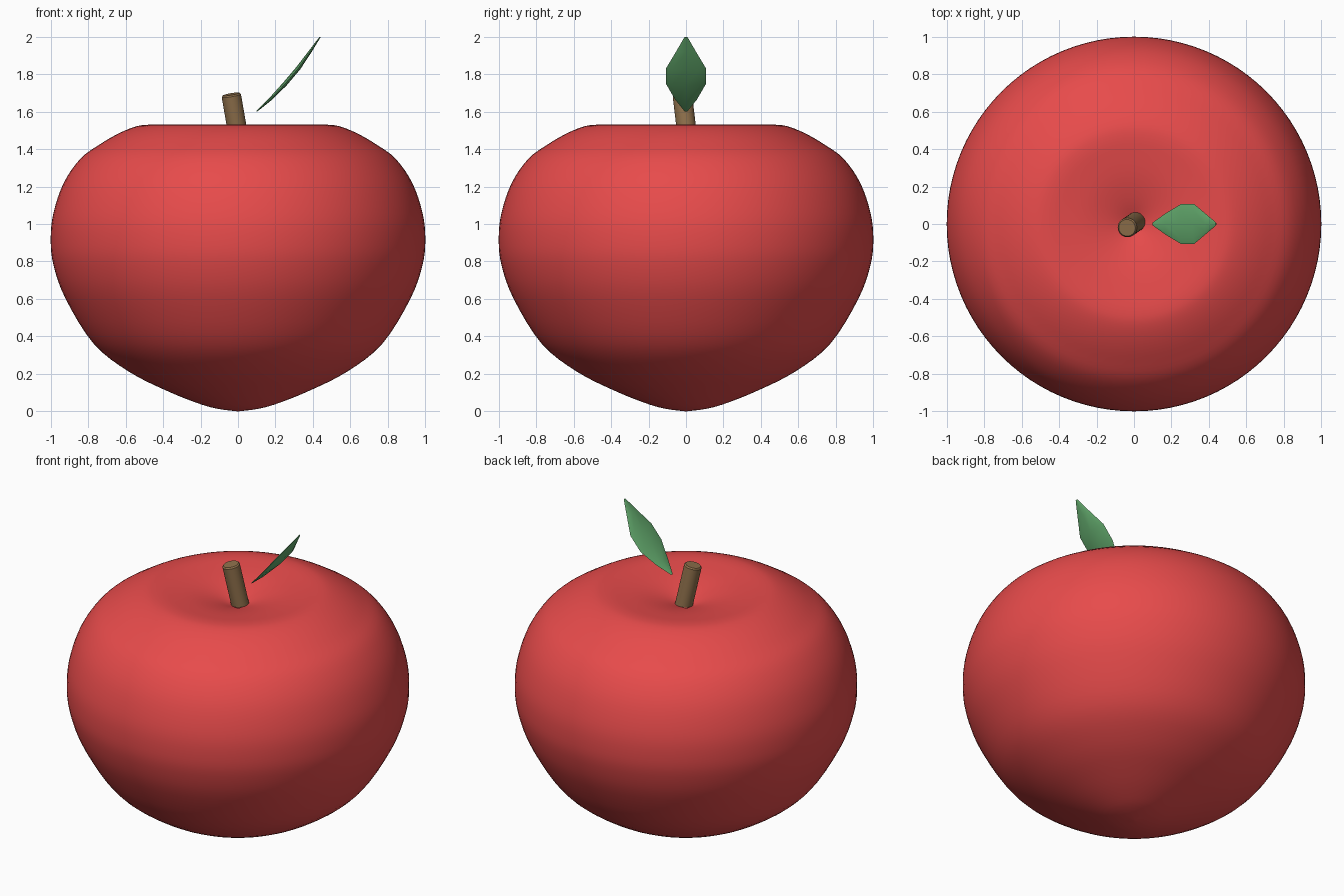
import bpy, bmesh, math
from mathutils import Vector

if "Cube" in bpy.data.objects:
    bpy.data.objects.remove(bpy.data.objects["Cube"])


def smooth_path(pts, steps):
    """Catmull-Rom curve through the points."""
    p = [Vector(q) for q in pts]
    p = [2 * p[0] - p[1]] + p + [2 * p[-1] - p[-2]]
    out = []
    for i in range(1, len(p) - 2):
        a, b, c, d = p[i - 1:i + 3]
        for s in range(steps):
            t = s / steps
            out.append(0.5 * (2 * b + (c - a) * t + (2 * a - 5 * b + 4 * c - d) * t * t
                              + (3 * b - a - 3 * c + d) * t ** 3))
    out.append(p[-2])
    return out


def loft(name, rings, color, angle):
    """Skin closed rings of points, cap both ends, shade smooth."""
    bm = bmesh.new()
    vs = [[bm.verts.new(v) for v in r] for r in rings]
    n = len(vs[0])
    for a, b in zip(vs, vs[1:]):
        for i in range(n):
            j = (i + 1) % n
            bm.faces.new((a[i], a[j], b[j], b[i]))
    bm.faces.new(vs[0][::-1])
    bm.faces.new(vs[-1])
    bmesh.ops.recalc_face_normals(bm, faces=bm.faces)
    me = bpy.data.meshes.new(name)
    bm.to_mesh(me)
    bm.free()
    ob = bpy.data.objects.new(name, me)
    bpy.context.collection.objects.link(ob)
    mat = bpy.data.materials.new(name + "_colour")
    mat.diffuse_color = (*color, 1)
    mat.use_nodes = True
    mat.node_tree.nodes["Principled BSDF"].inputs["Base Color"].default_value = mat.diffuse_color
    me.materials.append(mat)
    bpy.ops.object.select_all(action='DESELECT')
    ob.select_set(True)
    bpy.context.view_layer.objects.active = ob
    bpy.ops.object.shade_smooth_by_angle(angle=math.radians(angle))
    return ob


def ring(centre, u, v, n):
    return [centre + u * math.cos(2 * math.pi * i / n) + v * math.sin(2 * math.pi * i / n)
            for i in range(n)]


X, Y, Z = Vector((1, 0, 0)), Vector((0, 1, 0)), Vector((0, 0, 1))

# Fruit body: lathed profile with a pointed base and a shallow top dimple
profile = [(0.004, 0), (0.1, 0.012), (0.2, 0.038), (0.37, 0.105), (0.58, 0.21), (0.77, 0.36),
           (0.92, 0.6), (0.985, 0.78), (1.0, 0.92), (0.985, 1.06), (0.93, 1.22), (0.84, 1.35),
           (0.73, 1.43), (0.63, 1.487), (0.54, 1.522), (0.47, 1.53), (0.38, 1.522),
           (0.25, 1.502), (0.12, 1.467), (0.004, 1.42)]
body = [ring(Z * p.y, X * p.x, Y * p.x, 96) for p in smooth_path(profile, 4)]
loft("fruit_body", body, (0.8, 0.07, 0.07), 60)

# Stem: leaning cylinder with a softened top rim
base, top = Vector((0.014, 0.015, 1.40)), Vector((-0.037, -0.02, 1.693))
axis = (top - base).normalized()
u = Y.cross(axis).normalized()
v = axis.cross(u)
stem = [ring(base + axis * h, u * r, v * r, 32)
        for h, r in ((0, 0.052), ((top - base).length - 0.008, 0.052),
                     ((top - base).length, 0.045))]
loft("stem", stem, (0.27, 0.16, 0.07), 40)

# Leaf: thin lens-shaped blade on a bowed spine (x, z, half width, half thickness)
stations = [(0.1, 1.602, 0.008, 0.003), (0.17, 1.664, 0.058, 0.008), (0.25, 1.747, 0.106, 0.012),
            (0.322, 1.832, 0.106, 0.012), (0.386, 1.922, 0.052, 0.008), (0.438, 1.998, 0.008, 0.003)]
spine = [Vector((s[0], 0, s[1])) for s in stations]
leaf = []
for i, s in enumerate(stations):
    tangent = (spine[min(i + 1, 5)] - spine[max(i - 1, 0)]).normalized()
    leaf.append(ring(spine[i], Y * s[2], tangent.cross(Y) * s[3], 8))
loft("leaf", leaf, (0.13, 0.42, 0.16), 60)
